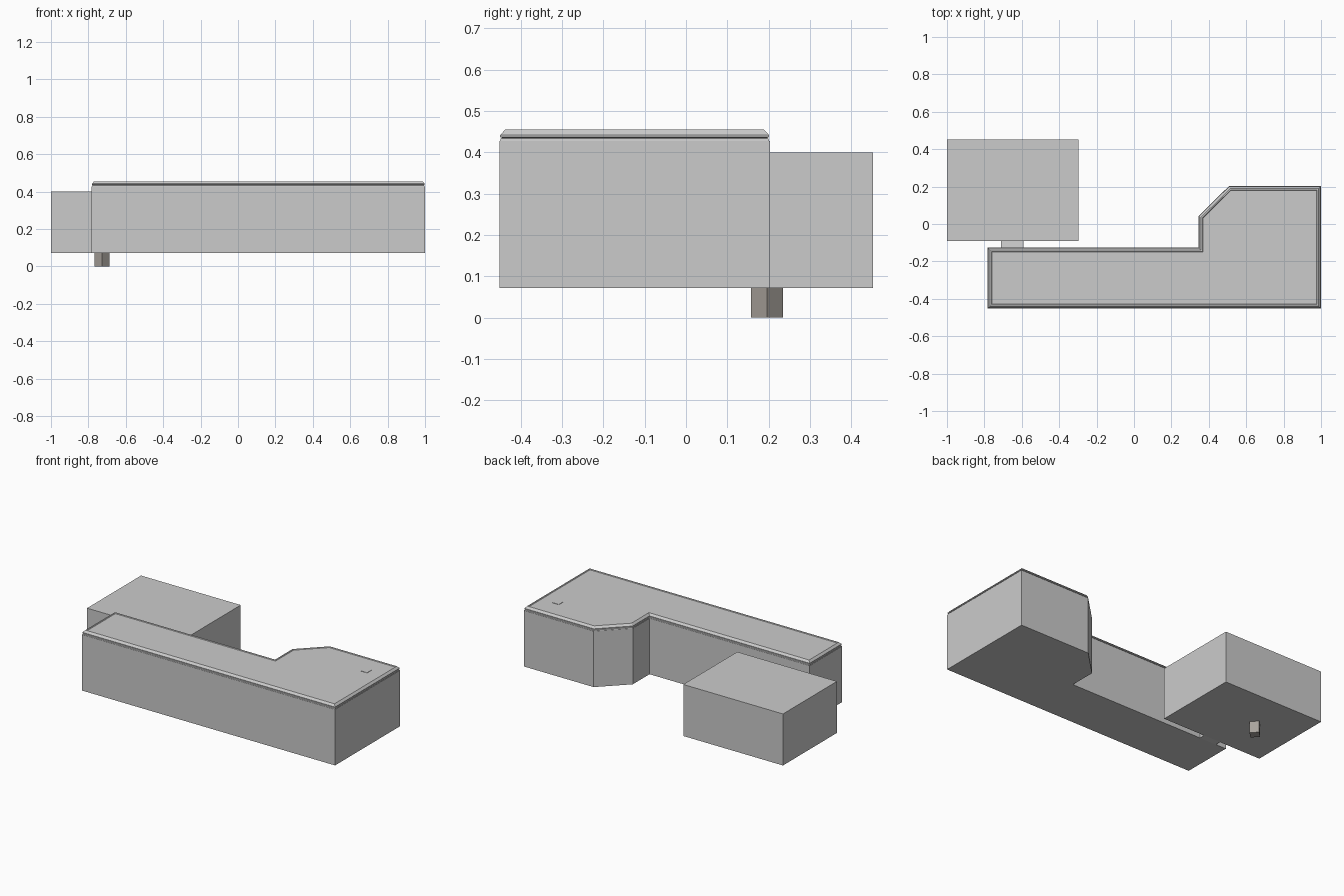
import bpy, bmesh, math
from mathutils import Vector

if "Cube" in bpy.data.objects:
    bpy.data.objects.remove(bpy.data.objects["Cube"])


def material(name, rgb):
    m = bpy.data.materials.new(name)
    m.diffuse_color = (*rgb, 1.0)
    m.use_nodes = True
    m.node_tree.nodes["Principled BSDF"].inputs["Base Color"].default_value = m.diffuse_color
    return m


wall_grey = material("wall grey", (0.60, 0.60, 0.60))
link_grey = material("link grey", (0.66, 0.66, 0.66))
post_taupe = material("post taupe", (0.40, 0.37, 0.335))


def inset(outline, d):
    """Move every edge of a counter-clockwise outline inward by d."""
    pts = [Vector(p) for p in outline]
    result = []
    for i, p in enumerate(pts):
        a = (p - pts[i - 1]).normalized()
        b = (pts[(i + 1) % len(pts)] - p).normalized()
        na, nb = Vector((-a.y, a.x)), Vector((-b.y, b.x))
        result.append(p + (na + nb) * d / (1 + na.dot(nb)))
    return result


def stack(name, outline, profile, mat):
    """Loft an outline through (inset, height) steps and cap both ends."""
    bm = bmesh.new()
    rings = [[bm.verts.new((p.x, p.y, z)) for p in inset(outline, d)]
             for d, z in profile]
    n = len(outline)
    for low, high in zip(rings, rings[1:]):
        for i in range(n):
            j = (i + 1) % n
            bm.faces.new((low[i], low[j], high[j], high[i]))
    bm.faces.new(rings[0][::-1])
    bm.faces.new(rings[-1])
    bmesh.ops.recalc_face_normals(bm, faces=bm.faces)
    mesh = bpy.data.meshes.new(name)
    bm.to_mesh(mesh)
    bm.free()
    mesh.materials.append(mat)
    obj = bpy.data.objects.new(name, mesh)
    bpy.context.collection.objects.link(obj)
    return obj


def rect(x0, x1, y0, y1):
    return [(x0, y0), (x1, y0), (x1, y1), (x0, y1)]


# Main wing: long bar with a chamfered block at its right end
plan = [(-0.783, -0.452), (1.0, -0.452), (1.0, 0.203), (0.508, 0.203),
        (0.345, 0.042), (0.345, -0.126), (-0.783, -0.126)]
stack("main_wing", plan, [(0, 0.072), (0, 0.428)], wall_grey)

# Roof edge: small shadow groove, band, sloped coping and shallow roof deck
stack("roof_coping", plan,
      [(0.002, 0.428), (0.003, 0.433), (0.007, 0.435), (0.002, 0.437),
       (0.002, 0.442), (0.014, 0.455), (0.021, 0.455), (0.024, 0.452)],
      wall_grey)

# Small roof hatch
stack("roof_hatch", rect(0.85, 0.895, 0.02, 0.065),
      [(0, 0.450), (0, 0.454)], wall_grey)

# Separate rear block
stack("rear_block", rect(-1.0, -0.298, -0.09, 0.453),
      [(0, 0.072), (0, 0.40)], wall_grey)

# Passage joining the two blocks
stack("link_passage", rect(-0.71, -0.592, -0.126, -0.09),
      [(0, 0.072), (0, 0.30)], link_grey)

# Square post turned 45 degrees under the rear block
r = 0.039
diamond = [(-0.727 + r * math.cos(k * math.pi / 2),
            0.196 + r * math.sin(k * math.pi / 2)) for k in range(4)]
stack("support_post", diamond, [(0, 0.0), (0, 0.072)], post_taupe)
